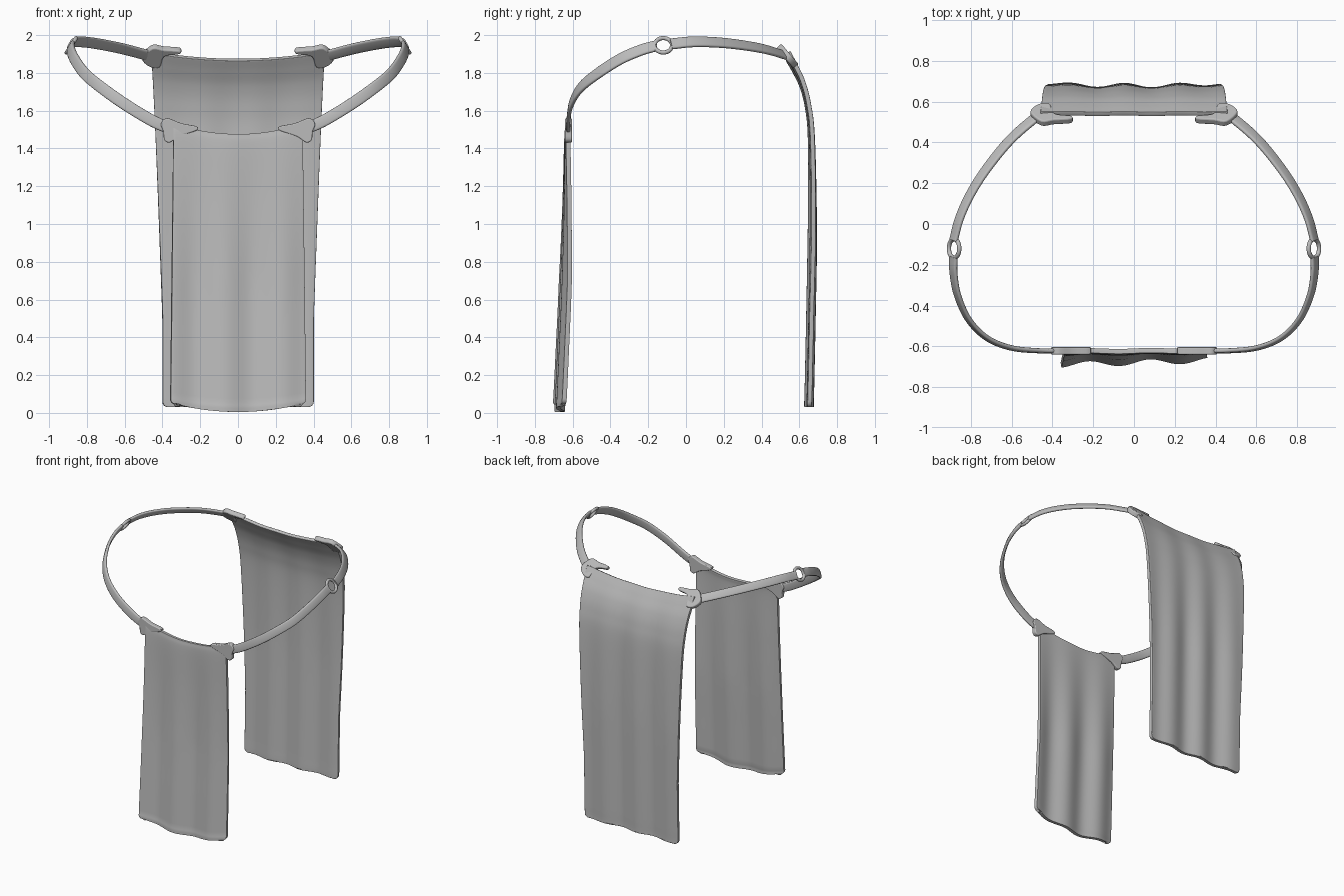
import bpy, math
from mathutils import Vector

if "Cube" in bpy.data.objects:
    bpy.data.objects.remove(bpy.data.objects["Cube"])

grey = bpy.data.materials.new("cloth grey")
grey.use_nodes = True
grey.diffuse_color = (0.5, 0.5, 0.5, 1)
grey.node_tree.nodes["Principled BSDF"].inputs["Base Color"].default_value = (0.5, 0.5, 0.5, 1)


def make(name, verts, faces, bevel=0.0, solid=0.0):
    mesh = bpy.data.meshes.new(name)
    mesh.from_pydata([tuple(v) for v in verts], [], faces)
    mesh.materials.append(grey)
    ob = bpy.data.objects.new(name, mesh)
    bpy.context.collection.objects.link(ob)
    bpy.ops.object.select_all(action='DESELECT')
    ob.select_set(True)
    bpy.context.view_layer.objects.active = ob
    if solid:
        m = ob.modifiers.new("thickness", 'SOLIDIFY')
        m.thickness, m.offset = solid, 0
    if bevel:
        m = ob.modifiers.new("soft edge", 'BEVEL')
        m.width, m.segments, m.limit_method = bevel, 3, 'ANGLE'
        m.angle_limit = math.radians(50)
    bpy.ops.object.shade_smooth_by_angle(angle=math.radians(50))
    return ob


def spline(points, steps, closed=False):
    """Catmull-Rom curve through the points."""
    p = [Vector(q) for q in points]
    n = len(p)
    if closed:
        get = lambda i: p[i % n]
    else:
        ext = [2 * p[0] - p[1]] + p + [2 * p[-1] - p[-2]]
        get = lambda i: ext[i + 1]
    out = []
    for i in range(n if closed else n - 1):
        a, b, c, d = (get(i + k) for k in (-1, 0, 1, 2))
        for s in range(steps):
            t = s / steps
            out.append(0.5 * (2 * b + (c - a) * t + (2 * a - 5 * b + 4 * c - d) * t * t
                              + (3 * b - a - 3 * c + d) * t ** 3))
    return out if closed else out + [p[-1]]


# Hanging cloth panels: a side profile spread across the width, with soft folds
def panel(name, profile, half_width, rise, sag, fold, flip):
    rows = spline([(0, y, z) for y, z in profile], 8)
    top, bottom = rows[0].z, rows[-1].z
    cols, r = 48, 0.03
    # extra rows near the hem for its rounded corners
    hem = rows[-1]
    rows = [q for q in rows if q.z > bottom + r]
    rows += [Vector((0, hem.y, bottom + r * k)) for k in (1, .6, .3, .1, 0)]
    verts, faces = [], []
    for q in rows:
        f = (top - q.z) / (top - bottom)
        d = min(q.z - bottom, r)
        w = half_width(f) - r + math.sqrt(max(0, r * r - (r - d) ** 2))
        for j in range(cols + 1):
            u = 2 * j / cols - 1
            x = u * w
            z = q.z + rise * u * u * (1 - f) ** 6 + sag * u * u * f ** 4
            verts.append((x, q.y + fold(x) * min(1, 0.15 + 1.6 * f), z))
    n = cols + 1
    for i in range(len(rows) - 1):
        for j in range(cols):
            a = i * n + j
            face = (a, a + n, a + n + 1, a + 1)
            faces.append(face[::-1] if flip else face)
    return make(name, verts, faces, bevel=0.008, solid=0.024)


panel("back_panel",
      [(0.54, 1.87), (0.575, 1.81), (0.615, 1.73), (0.645, 1.62), (0.663, 1.45),
       (0.668, 1.0), (0.66, 0.5), (0.65, 0.03)],
      lambda f: 0.46 - 0.06 * min(1, f * 1.35) ** 0.8, 0.04, 0.0,
      lambda x: 0.013 * math.cos(23 * x + 1.1) * math.exp(-4 * x * x) + 0.06 * x * x, True)
panel("front_panel",
      [(-0.622, 1.475), (-0.628, 1.4), (-0.63, 1.1), (-0.638, 0.7), (-0.655, 0.3), (-0.668, 0.005)],
      lambda f: 0.342 + 0.016 * f, 0.055, 0.04,
      lambda x: -0.014 * math.cos(21 * x + 1.5) + 0.03 * x, False)


# Flat straps swept along each hip, leaning inward as they climb
def strap(name, points, lean0, lean1, side):
    path = spline(points, 10)
    count, seg = len(path), 16
    verts, faces = [], []
    for i, p in enumerate(path):
        t = (path[min(i + 1, count - 1)] - path[max(i - 1, 0)]).normalized()
        out = Vector((t.y, -t.x, 0)).normalized()
        lean = lean0 + (lean1 - lean0) * i / (count - 1)
        nrm = out * math.cos(lean) + Vector((0, 0, math.sin(lean)))
        across = t.cross(nrm).normalized()
        nrm = across.cross(t)
        for k in range(seg):
            a = math.tau * k / seg
            c, s = math.cos(a), math.sin(a)
            q = p + across * math.copysign(abs(c) ** 0.5, c) * 0.031 \
                + nrm * math.copysign(abs(s) ** 0.6, s) * 0.011
            verts.append((q.x * side, q.y, q.z))
    for i in range(count - 1):
        for k in range(seg):
            a, b = i * seg + k, i * seg + (k + 1) % seg
            f = (a, b, b + seg, a + seg)
            faces.append(f if side < 0 else f[::-1])
    first, last = list(range(seg)), list(range((count - 1) * seg, count * seg))
    faces += [first[::-1], last] if side < 0 else [first, last[::-1]]
    make(name, verts, faces)


# Three-lobed corner tabs joining straps to cloth
def tab(name, outline, depth, normal, side):
    ring = spline([(x, 0, z) for x, z in outline], 4, closed=True)
    nrm = Vector(normal).normalized() * 0.018
    verts = []
    for s in (-1, 1):
        for q in ring:
            v = Vector((q.x, depth(q.z), q.z)) + nrm * s
            verts.append((v.x * side, v.y, v.z))
    n = len(ring)
    faces = [list(range(n))[::-1], list(range(n, 2 * n))]
    faces += [(i, (i + 1) % n, (i + 1) % n + n, i + n) for i in range(n)]
    ob = make(name, verts, faces, bevel=0.008)
    bpy.ops.object.mode_set(mode='EDIT')
    bpy.ops.mesh.select_all(action='SELECT')
    bpy.ops.mesh.normals_make_consistent(inside=False)
    bpy.ops.object.mode_set(mode='OBJECT')


front_path = [(0.36, -0.622, 1.505), (0.46, -0.622, 1.55), (0.6, -0.608, 1.635), (0.72, -0.56, 1.72),
              (0.81, -0.47, 1.795), (0.865, -0.35, 1.872), (0.885, -0.24, 1.92), (0.885, -0.16, 1.943)]
back_path = [(0.885, -0.08, 1.953), (0.855, 0.03, 1.964), (0.80, 0.15, 1.962), (0.72, 0.275, 1.95),
             (0.6, 0.42, 1.925), (0.45, 0.55, 1.885)]
front_tab = [(0.375, 1.56), (0.408, 1.53), (0.395, 1.49), (0.39, 1.445), (0.36, 1.432), (0.31, 1.464),
             (0.22, 1.495), (0.22, 1.517), (0.30, 1.533)]
back_tab = [(0.455, 1.94), (0.508, 1.885), (0.47, 1.842), (0.415, 1.838), (0.39, 1.895), (0.31, 1.908),
            (0.31, 1.926), (0.39, 1.932)]

for side, label in ((1, "left"), (-1, "right")):
    strap("front_strap_" + label, front_path, 0.05, 0.55, side)
    strap("back_strap_" + label, back_path, 0.55, 0.75, side)
    tab("front_tab_" + label, front_tab, lambda z: -0.622, (0, -1, 0), side)
    tab("back_tab_" + label, back_tab, lambda z: 0.51 + (1.92 - z) * 0.85, (0, 0.76, 0.65), side)
    # Linking ring at the hip
    facing = Vector((0.83 * side, 0, 0.55))
    bpy.ops.mesh.primitive_torus_add(
        major_segments=36, minor_segments=10, major_radius=0.046, minor_radius=0.011,
        location=(0.882 * side, -0.12, 1.946), rotation=facing.to_track_quat('Z', 'Y').to_euler())
    ring = bpy.context.object
    ring.name = "hip_ring_" + label
    ring.data.materials.append(grey)
    bpy.ops.object.shade_smooth_by_angle(angle=math.radians(60))
